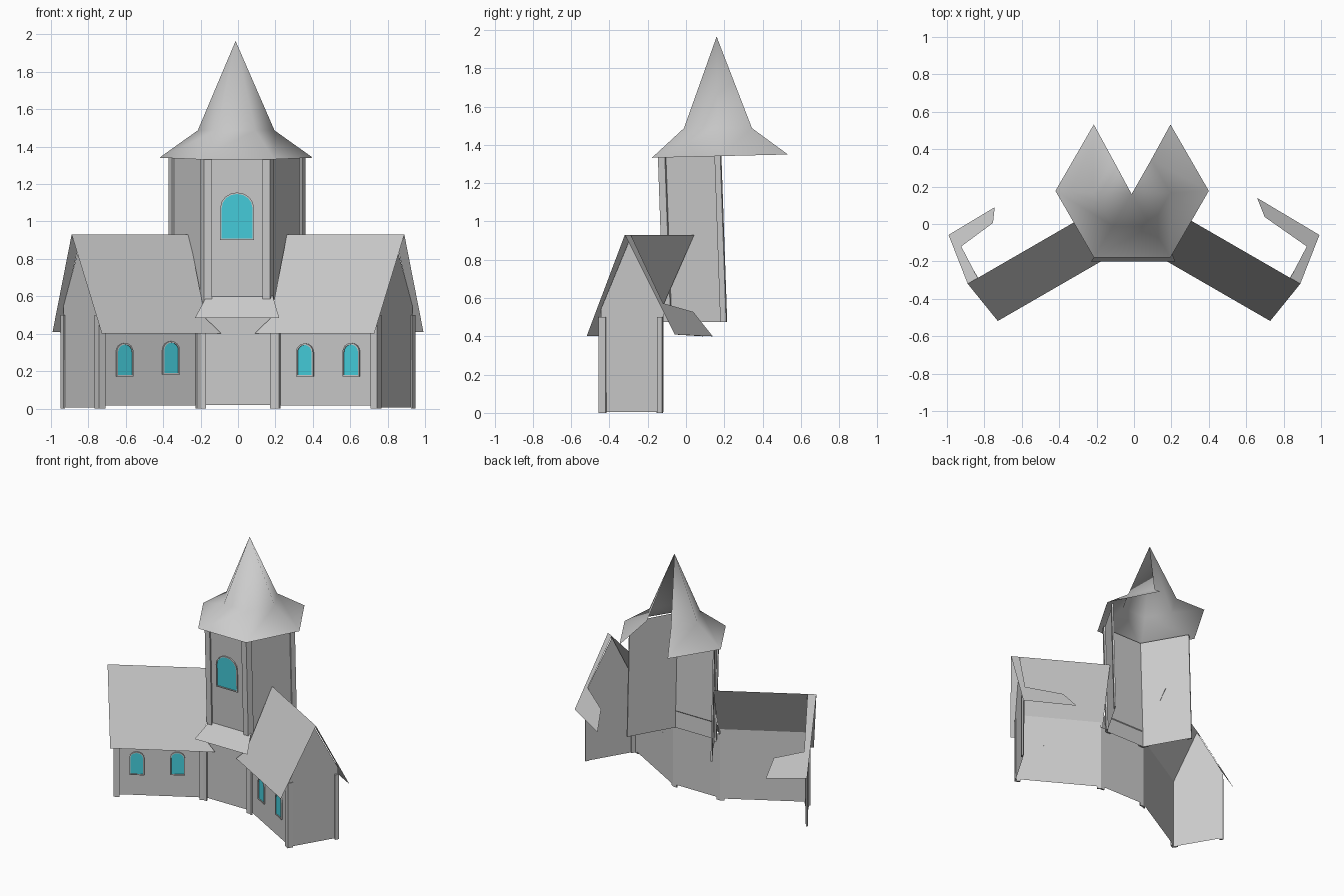
import bpy, math
from mathutils import Vector as V

if "Cube" in bpy.data.objects:
    bpy.data.objects.remove(bpy.data.objects["Cube"])

cyan = bpy.data.materials.new("window_cyan")
cyan.diffuse_color = (0.06, 0.62, 0.72, 1)
cyan.use_nodes = True
cyan.node_tree.nodes["Principled BSDF"].inputs["Base Color"].default_value = cyan.diffuse_color


def mesh(name, verts, faces, mat=None):
    me = bpy.data.meshes.new(name)
    me.from_pydata([tuple(v) for v in verts], [], faces)
    me.update()
    ob = bpy.data.objects.new(name, me)
    bpy.context.collection.objects.link(ob)
    if mat:
        me.materials.append(mat)
    return ob


def unit(a, b):
    return (V(b) - V(a)).normalized()


def outward(d):
    return V((d.y, -d.x))


def upright(x, y, z):
    return (x, y, z)


def lean(x, y, z):
    # the tower tilts slightly towards the back at its foot
    return (x, y + 0.035 * (1.34 - z), z)


def wall(name, a, b, z0, z1, place=upright):
    mesh(name, [place(*a, z0), place(*b, z0), place(*b, z1), place(*a, z1)], [(0, 1, 2, 3)])


def post(name, pts, z0, z1, place=upright, off=0.012):
    # thin raised strip following two or three plan points
    dirs = [unit(pts[i], pts[i + 1]) for i in range(len(pts) - 1)]
    outer = []
    for i, p in enumerate(pts):
        n1 = outward(dirs[max(i - 1, 0)])
        n2 = outward(dirs[min(i, len(dirs) - 1)])
        outer.append(V(p) + (n1 + n2) / (1 + n1.dot(n2)) * off)
    plan = [V(p) for p in pts] + outer[::-1]
    n = len(plan)
    verts = [place(p.x, p.y, z) for z in (z0, z1) for p in plan]
    faces = [((i + 1) % n, i, n + i, n + (i + 1) % n) for i in range(n)]
    mesh(name, verts, faces + [tuple(range(n)), tuple(range(2 * n - 1, n - 1, -1))])


def corner_post(name, a, p, b, w, z0, z1, place=upright):
    post(name, [V(p) + unit(p, a) * w, V(p), V(p) + unit(p, b) * w], z0, z1, place)


def window(name, centre, d, width, z0, z1, place=upright):
    # arched pane with a slim raised frame
    d, n = V(d), outward(V(d))

    def arch(w, low, high):
        r = w / 2
        pts = [(-r, low), (r, low)]
        return pts + [(r * math.cos(k * math.pi / 8), high - r * 0.9 * (1 - math.sin(k * math.pi / 8)))
                      for k in range(9)]

    def on_wall(pts, out):
        res = []
        for u, z in pts:
            q = V(centre) + d * u + n * out
            res.append(place(q.x, q.y, z))
        return res

    big, small = arch(width, z0, z1), arch(width - 0.016, z0 + 0.008, z1 - 0.008)
    m = len(big)
    rings = on_wall(big, 0) + on_wall(big, 0.01) + on_wall(small, 0.01) + on_wall(small, 0.003)
    faces = [(r * m + i, r * m + (i + 1) % m, (r + 1) * m + (i + 1) % m, (r + 1) * m + i)
             for r in range(3) for i in range(m)]
    mesh(name + "_frame", rings, faces)
    mesh(name + "_pane", on_wall(small, 0.004), [tuple(range(m))], cyan)


# Lower walls, traced in plan from the left gable round to the right gable
plan = [(-0.94, -0.12), (-0.74, -0.44), (-0.2, -0.13), (0.2, -0.13), (0.74, -0.44), (0.94, -0.12)]
wall("left_wing_wall", plan[1], plan[2], 0.015, 0.55)
wall("centre_wall", plan[2], plan[3], 0.02, 0.51)
wall("right_wing_wall", plan[3], plan[4], 0.015, 0.55)
for i, name in enumerate(["left_gable_post", "left_inner_post", "right_inner_post", "right_gable_post"], 1):
    corner_post(name, plan[i - 1], plan[i], plan[i + 1], 0.03, 0.0, 0.5)
post("left_rear_post", [plan[0], V(plan[0]) + unit(plan[0], plan[1]) * 0.03], 0.0, 0.5)
post("right_rear_post", [V(plan[5]) + unit(plan[5], plan[4]) * 0.03, plan[5]], 0.0, 0.5)


# Wings: s runs across the wing, t along it
def roof_z(s):
    return 0.93 - 2.09 * (0.168 - s) if s < 0.168 else 0.93 - 1.88 * (s - 0.168)


def sheet(name, side, pts):
    verts = [(side * (0.866 * t + 0.5 * s), -0.5 * t + 0.866 * s, z) for t, s, z in pts]
    mesh(name, verts[::side], [tuple(range(len(verts)))])


for side, label, end, end_in in ((-1, "left", 0.60, 0.65), (1, "right", 0.50, 0.586)):
    sheet(label + "_gable", side, [(0.865, -0.012, 0.005), (0.87, 0.366, 0.005)] +
          [(0.866, s, roof_z(s) - 0.01) for s in (0.366, 0.168, -0.012)])
    front = [(0.89, -0.085), (0.93, 0.168), (0.205, 0.168), (0.222, 0.01), (0.225, -0.047), (0.152, -0.085)]
    sheet(label + "_front_roof", side, [(t, s, roof_z(s)) for t, s in front])
    # the rear slope is only a strip along the gable and the eave
    rear = [(0.93, 0.168), (0.888, 0.445), (end, 0.45), (end_in, 0.382), (0.86, 0.358), (0.868, 0.168)]
    sheet(label + "_rear_roof_strip", side, [(t, s, roof_z(s)) for t, s in rear])

# Wing windows
for side, label in ((-1, "left"), (1, "right")):
    d = (0.866, -0.5 * side)
    for x, z, part in ((0.36, 0.17, "inner"), (0.608, 0.172, "outer")):
        z += 0.012 if side < 0 and part == "inner" else 0
        window(f"{label}_{part}_window", (side * x, -0.13 - (x - 0.2) * 0.574), d, 0.104, z, z + 0.178)

# Small sloping roof between the wings
mesh("lean_to_roof", [(-0.23, -0.2, 0.485), (0.22, -0.2, 0.485), (0.185, -0.105, 0.605), (-0.165, -0.105, 0.605)],
     [(0, 1, 2, 3)])

# Tower: three walls, posts and window
tower = [(-0.36, 0.185), (-0.175, -0.135), (0.165, -0.135), (0.35, 0.185)]
for i, name in enumerate(["tower_left_wall", "tower_front_wall", "tower_right_wall"]):
    wall(name, tower[i], tower[i + 1], 0.475, 1.35, lean)
corner_post("tower_left_post", tower[0], tower[1], tower[2], 0.035, 0.475, 1.345, lean)
corner_post("tower_right_post", tower[1], tower[2], tower[3], 0.035, 0.475, 1.345, lean)
post("tower_left_rear_post", [tower[0], V(tower[0]) + unit(tower[0], tower[1]) * 0.035], 0.475, 1.345, lean)
post("tower_right_rear_post", [V(tower[3]) + unit(tower[3], tower[2]) * 0.035, tower[3]], 0.475, 1.345, lean)
window("tower_window", (-0.005, -0.135), (1, 0), 0.18, 0.90, 1.155, lean)

# Hexagonal flared spire, open on the back side
angles = [math.radians(120 + 60 * k) for k in range(6)]
verts = [(-0.01 + 0.41 * math.cos(a), 0.177 + 0.41 * math.sin(a), 1.341 + 0.01 * math.sin(a)) for a in angles]
verts += [(-0.01 + 0.205 * math.cos(a), 0.167 + 0.205 * math.sin(a), 1.487) for a in angles]
verts.append((-0.013, 0.16, 1.965))
faces = [(k, k + 1, k + 7, k + 6) for k in range(5)] + [(k + 6, k + 7, 12) for k in range(5)]
spire = mesh("spire", verts, faces)
bpy.context.view_layer.objects.active = spire
spire.select_set(True)
bpy.ops.object.shade_smooth_by_angle(angle=math.radians(62))
